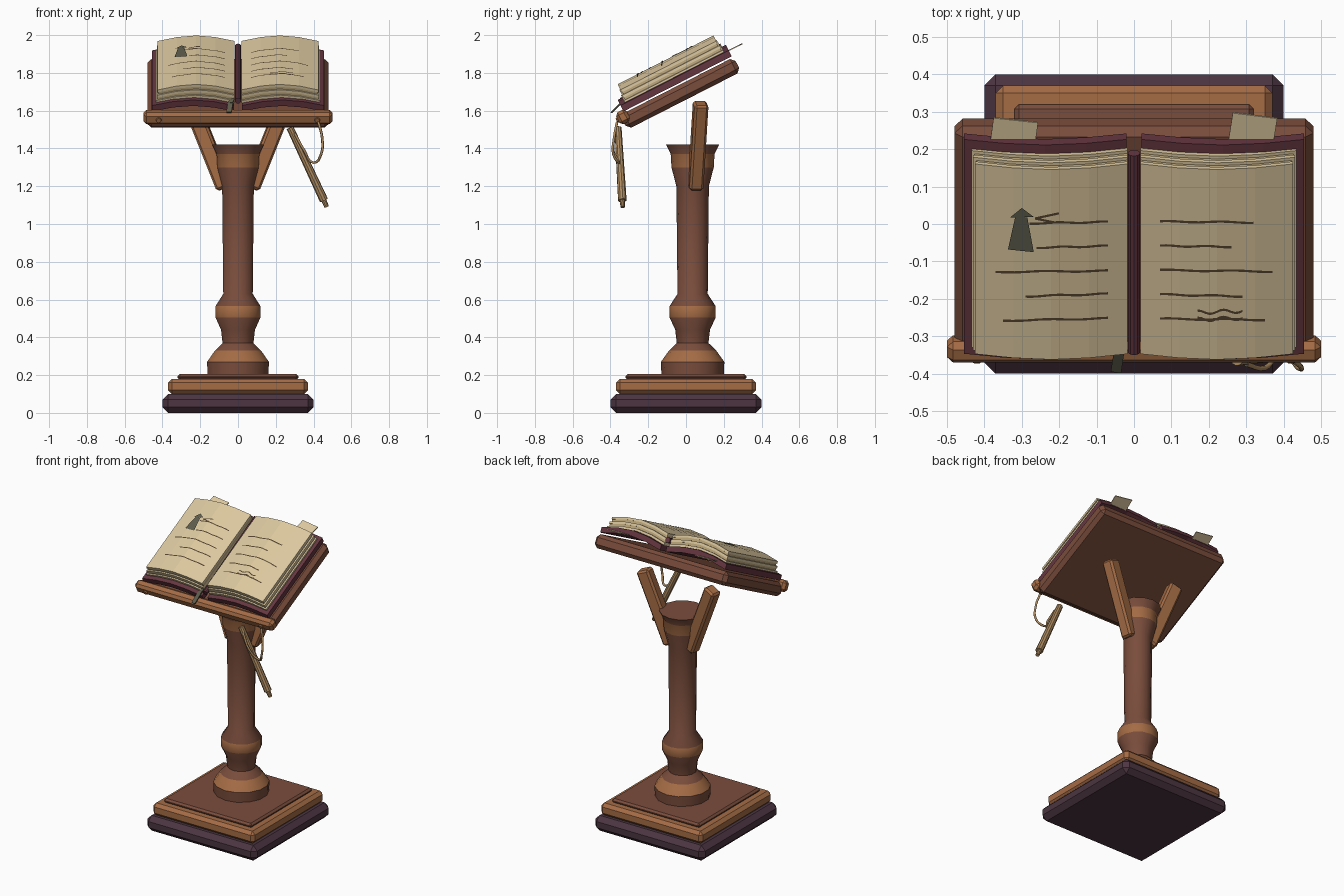
import bpy, bmesh, math, random
from mathutils import Vector, Matrix

random.seed(4)
if "Cube" in bpy.data.objects:
    bpy.data.objects.remove(bpy.data.objects["Cube"])


def material(name, hexa):
    rgb = [int(hexa[i:i + 2], 16) / 255 for i in (0, 2, 4)]
    col = [c / 12.92 if c < 0.04 else ((c + 0.055) / 1.055) ** 2.4 for c in rgb] + [1]
    m = bpy.data.materials.new(name)
    m.use_nodes = True
    m.diffuse_color = col
    m.node_tree.nodes["Principled BSDF"].inputs["Base Color"].default_value = col
    return m


WOOD = material("brown wood", "7A4D3C")
TRIM = material("light wood", "A56C45")
BASE = material("dark plum wood", "4C3541")
COVER = material("maroon leather", "653640")
PAPER = material("parchment", "DDC9A0")
EDGE = material("page edge", "BFA97E")
INK = material("brown ink", "54432F")
SLATE = material("grey green", "5E5D4C")
CANE = material("pale cane", "AE8B60")

# Tilted frame of the desk: x across, y up the slope, z out of the board
TILT = math.radians(27)
DESK = Matrix.Translation((0, -0.31, 1.5)) @ Matrix.Rotation(TILT, 4, 'X')


def finish(name, bm, mats, matrix=Matrix(), smooth=False):
    bmesh.ops.recalc_face_normals(bm, faces=bm.faces)
    me = bpy.data.meshes.new(name)
    bm.to_mesh(me)
    bm.free()
    ob = bpy.data.objects.new(name, me)
    bpy.context.collection.objects.link(ob)
    for m in mats:
        me.materials.append(m)
    ob.matrix_world = matrix
    if smooth:
        bpy.ops.object.select_all(action='DESELECT')
        ob.select_set(True)
        bpy.context.view_layer.objects.active = ob
        bpy.ops.object.shade_smooth_by_angle(angle=math.radians(35))
    return ob


def box(name, lo, hi, mat, bevel=0, matrix=Matrix()):
    lo, hi = Vector(lo), Vector(hi)
    bm = bmesh.new()
    bmesh.ops.create_cube(bm, size=1)
    for v in bm.verts:
        v.co = (lo + hi) / 2 + v.co * (hi - lo)
    if bevel:
        bmesh.ops.bevel(bm, geom=bm.edges[:], offset=bevel, segments=1, affect='EDGES')
    return finish(name, bm, [mat], matrix)


def along(a, b):
    a, b = Vector(a), Vector(b)
    return Matrix.Translation(a) @ (b - a).to_track_quat('Z', 'Y').to_matrix().to_4x4(), (b - a).length


def beam(name, a, b, w, d, mat, bevel=0):
    m, length = along(a, b)
    return box(name, (-w / 2, -d / 2, 0), (w / 2, d / 2, length), mat, bevel, m)


def rod(name, a, b, r1, r2, mat, matrix=Matrix(), sides=10):
    m, length = along(a, b)
    bm = bmesh.new()
    bmesh.ops.create_cone(bm, cap_ends=True, segments=sides, radius1=r1, radius2=r2, depth=length,
                          matrix=Matrix.Translation((0, 0, length / 2)))
    return finish(name, bm, [mat], matrix @ m, True)


# Stepped plinth
box("plinth_bottom", (-.4, -.4, 0), (.4, .4, .1), BASE, .03)
box("plinth_middle", (-.37, -.37, .1), (.37, .37, .18), TRIM, .02)
box("plinth_top", (-.32, -.32, .175), (.32, .32, .205), WOOD, .012)

# Turned column with light bands
PROFILE = [(.165, .2), (.168, .27), (.125, .33), (.084, .37), (.092, .44), (.122, .505),
           (.122, .565), (.08, .63), (.086, 1.2), (.112, 1.3), (.116, 1.37), (.14, 1.42)]
BANDS = (.3, .535, 1.335)
SIDES = 14
bm = bmesh.new()
rings = [[bm.verts.new((r * math.sin(2 * math.pi * i / SIDES),
                        r * math.cos(2 * math.pi * i / SIDES), z)) for i in range(SIDES)]
         for r, z in PROFILE]
for low, high in zip(rings, rings[1:]):
    for i in range(SIDES):
        j = (i + 1) % SIDES
        f = bm.faces.new((low[i], low[j], high[j], high[i]))
        mid = f.calc_center_median().z
        f.material_index = int(any(abs(mid - b) < .01 for b in BANDS))
bm.faces.new(rings[0])
bm.faces.new(rings[-1])
finish("column", bm, [WOOD, TRIM], Matrix.Translation((0, .035, 0)), True)

# Forked arms under the desk
for s, side in ((1, "left"), (-1, "right")):
    beam(side + "_arm", (s * .07, .05, 1.19), (s * .25, .078, 1.64), .075, .085, TRIM, .012)

# Desk board, lip and pegs
box("desk_board", (-.48, 0, 0), (.48, .675, .086), WOOD, .022, DESK)
box("desk_lip", (-.5, -.022, .035), (.5, .04, .105), TRIM, .016, DESK)
for s, side in ((1, "left"), (-1, "right")):
    rod(side + "_peg", (s * .42, -.015, .068), (s * .42, -.03, .068), .016, .013, TRIM, DESK)

# Open book: arched slabs mirrored to both halves
INNER, OUTER, ARCH, STEPS = .018, .425, .033, 4
TOP = .204


def arch(t):
    return ARCH * math.sin(math.pi * t)


def slab(name, x0, x1, u0, u1, n0, n1, mat):
    bm = bmesh.new()
    for s in (1, -1):
        prev = None
        for i in range(STEPS + 1):
            t = i / STEPS
            x, h = s * (x0 + (x1 - x0) * t), arch(t)
            ring = [bm.verts.new((x, u, n + h)) for u, n in ((u0, n0), (u1, n0), (u1, n1), (u0, n1))]
            if prev:
                for k in range(4):
                    q = (k + 1) % 4
                    bm.faces.new((prev[k], prev[q], ring[q], ring[k]))
            if i in (0, STEPS):
                bm.faces.new(ring)
            prev = ring
    return finish(name, bm, [mat], DESK)


slab("book_cover", .02, .455, .025, .668, .095, .13, COVER)
LAYERS = 5
for i in range(LAYERS):
    grow = (LAYERS - 1 - i) * .0025
    inset = .006 if i % 2 else 0
    step = (TOP - .13) / LAYERS
    slab("page_layer_%d" % (i + 1), INNER, OUTER + grow - inset, .062 - grow + inset,
         .632 + grow - inset, .13 + i * step, .13 + (i + 1) * step, EDGE if i % 2 else PAPER)
rod("book_spine", (0, .04, .15), (0, .645, .165), .017, .017, COVER, DESK)

# Loose slips behind the pages
for name, x, u, h, turn in (("right_slip", -.32, .693, .066, -.12), ("left_slip", .318, .7, .08, -.14)):
    box(name, (-.06, -h / 2, 0), (.06, h / 2, .006), PAPER, 0,
        DESK @ Matrix.Translation((x, u, .126)) @ Matrix.Rotation(turn, 4, 'Z'))


# Drawing on the pages, placed by plan position
def on_page(x, y, lift=.003):
    t = min(max((abs(x) - INNER) / (OUTER - INNER), 0), 1) * STEPS
    k = min(int(t), STEPS - 1)
    n = TOP + arch(k / STEPS) + (t - k) * (arch((k + 1) / STEPS) - arch(k / STEPS))
    u = (y + .31 + math.sin(TILT) * n) / math.cos(TILT)
    return Vector((x, u, n + lift))


def stroke(bm, a, b, wave=.0015, width=.006, count=12):
    prev = None
    for i in range(count + 1):
        t = i / count
        x = a[0] + (b[0] - a[0]) * t
        y = a[1] + (b[1] - a[1]) * t + wave * math.sin(t * 11 + a[0] * 9)
        pair = [bm.verts.new(on_page(x, y + d)) for d in (-width / 2, width / 2)]
        if prev:
            bm.faces.new((prev[0], pair[0], pair[1], prev[1]))
        prev = pair


bm = bmesh.new()
LEFT_STARTS = (-.28, -.26, -.37, -.29, -.35)
RIGHT_ENDS = (.32, .26, .37, .29, .35)
for row, (start, end) in enumerate(zip(LEFT_STARTS, RIGHT_ENDS)):
    y = .006 - row * .065
    stroke(bm, (start, y - .003), (-.07, y + random.uniform(0, .004)))
    stroke(bm, (.07, y + .002), (end, y - random.uniform(0, .004)))
for y in (-.235, -.254):
    stroke(bm, (.17, y), (.29, y + .004), .005)
for end in ((-.2, .03), (-.21, .005)):
    stroke(bm, (-.265, .016), end, 0)
finish("ink_lines", bm, [INK], DESK)

bm = bmesh.new()
for shape in (((-.337, -.065), (-.268, -.072), (-.285, .02), (-.318, .02)),
              ((-.332, .02), (-.268, .022), (-.3, .046))):
    bm.faces.new([bm.verts.new(on_page(x, y, .007)) for x, y in shape])
finish("tower_sketch", bm, [SLATE], DESK)

# Ribbon hanging over the lip
beam("ribbon_upper", (-.03, -.32, 1.665), (-.04, -.345, 1.64), .026, .006, SLATE)
beam("ribbon_lower", (-.04, -.342, 1.642), (-.048, -.395, 1.59), .028, .006, SLATE)

# Hanging pointer with a tip and a cord loop
rod("pointer_shaft", (.275, -.36, 1.51), (.455, -.337, 1.125), .019, .023, CANE)
rod("pointer_tip", (.45, -.337, 1.135), (.47, -.335, 1.09), .015, .012, CANE)
curve = bpy.data.curves.new("pointer_cord", 'CURVE')
curve.dimensions = '3D'
curve.bevel_depth = .007
curve.bevel_resolution = 1
curve.resolution_u = 4
PATH = [(.425, -.365, 1.54), (.445, -.38, 1.46), (.44, -.385, 1.37), (.4, -.355, 1.325),
        (.35, -.385, 1.39), (.3, -.375, 1.48)]
sp = curve.splines.new('BEZIER')
sp.bezier_points.add(len(PATH) - 1)
for p, co in zip(sp.bezier_points, PATH):
    p.co = co
    p.handle_left_type = p.handle_right_type = 'AUTO'
curve.materials.append(CANE)
bpy.context.collection.objects.link(bpy.data.objects.new("pointer_cord", curve))
